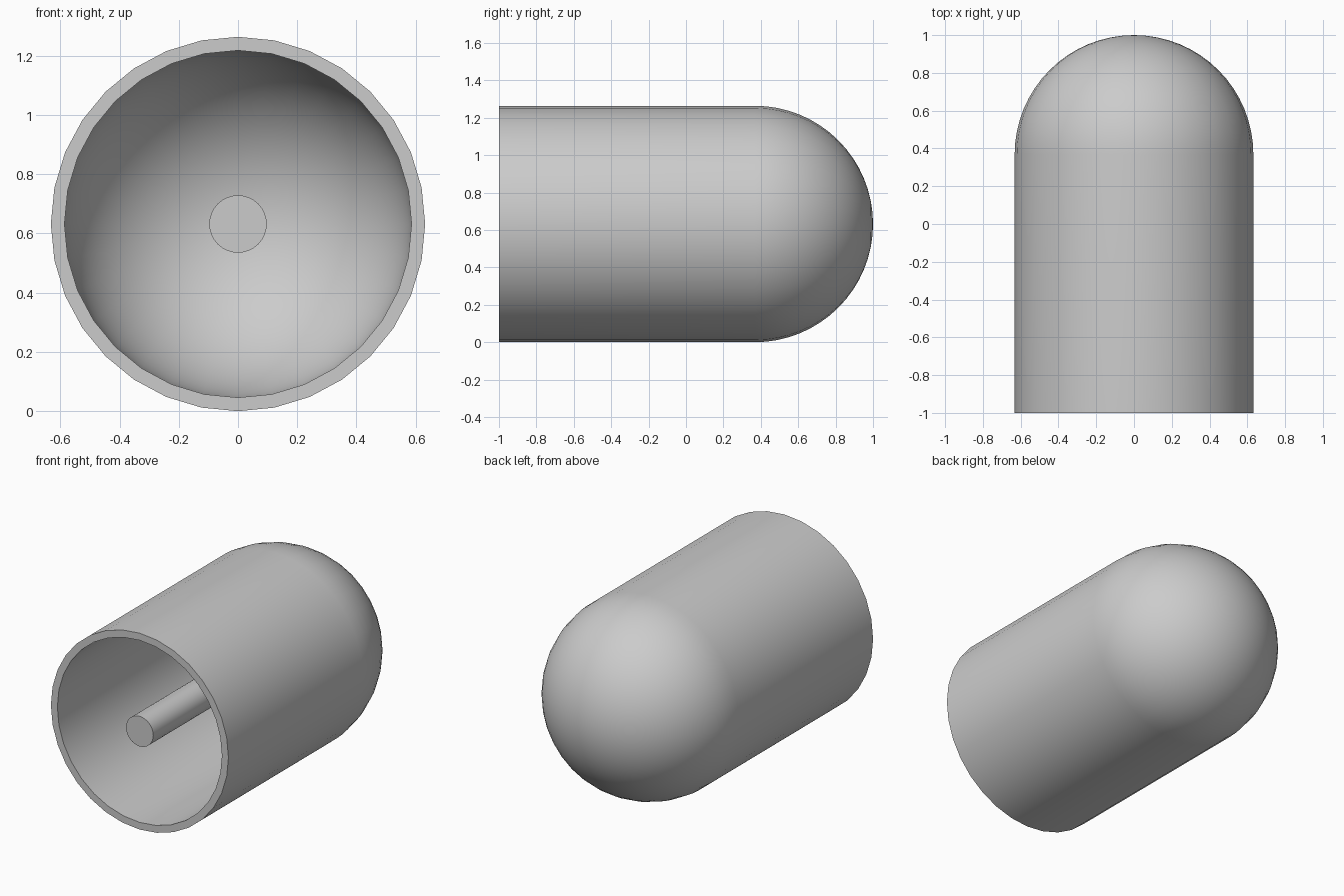
import bpy, bmesh
from math import sin, cos, pi, radians

cube = bpy.data.objects.get("Cube")
if cube:
    bpy.data.objects.remove(cube)

R_OUT, R_IN, R_ROD = 0.632, 0.586, 0.097
FRONT, DOME_Y, SIDES, RINGS = -1.0, 0.368, 32, 16

grey = bpy.data.materials.new("plain grey")
grey.use_nodes = True
colour = (0.6, 0.6, 0.6, 1)
grey.diffuse_color = colour
grey.node_tree.nodes["Principled BSDF"].inputs["Base Color"].default_value = colour


def lathe(name, profile):
    """Spin (radius, y) points about the lengthwise axis."""
    bm = bmesh.new()
    verts = [bm.verts.new((r, y, R_OUT)) for r, y in profile]
    edges = [bm.edges.new(pair) for pair in zip(verts, verts[1:])]
    bmesh.ops.spin(bm, geom=verts + edges, cent=(0, 0, R_OUT), axis=(0, 1, 0),
                   angle=2 * pi, steps=SIDES, use_merge=True)
    bmesh.ops.remove_doubles(bm, verts=bm.verts, dist=1e-4)
    bmesh.ops.recalc_face_normals(bm, faces=bm.faces)
    mesh = bpy.data.meshes.new(name)
    bm.to_mesh(mesh)
    bm.free()
    mesh.materials.append(grey)
    obj = bpy.data.objects.new(name, mesh)
    bpy.context.collection.objects.link(obj)
    bpy.ops.object.select_all(action='DESELECT')
    obj.select_set(True)
    bpy.context.view_layer.objects.active = obj
    bpy.ops.object.shade_smooth_by_angle(angle=radians(40))
    return obj


def dome(radius):
    """Quarter arc from the tube wall to the pole."""
    arc = [i * pi / 2 / RINGS for i in range(RINGS + 1)]
    return [(radius * cos(a), DOME_Y + radius * sin(a)) for a in arc]


# Hollow shell: outer wall and dome, then inner dome, wall and front rim
outer = [(R_OUT, FRONT)] + dome(R_OUT)
inner = [(R_IN, FRONT)] + dome(R_IN)
lathe("outer_shell", inner[::-1] + outer)

# Central rod running from the open end to the inside of the dome
rod_end = DOME_Y + R_IN + 0.01
lathe("central_rod", [(0, FRONT), (R_ROD, FRONT), (R_ROD, rod_end), (0, rod_end)])
